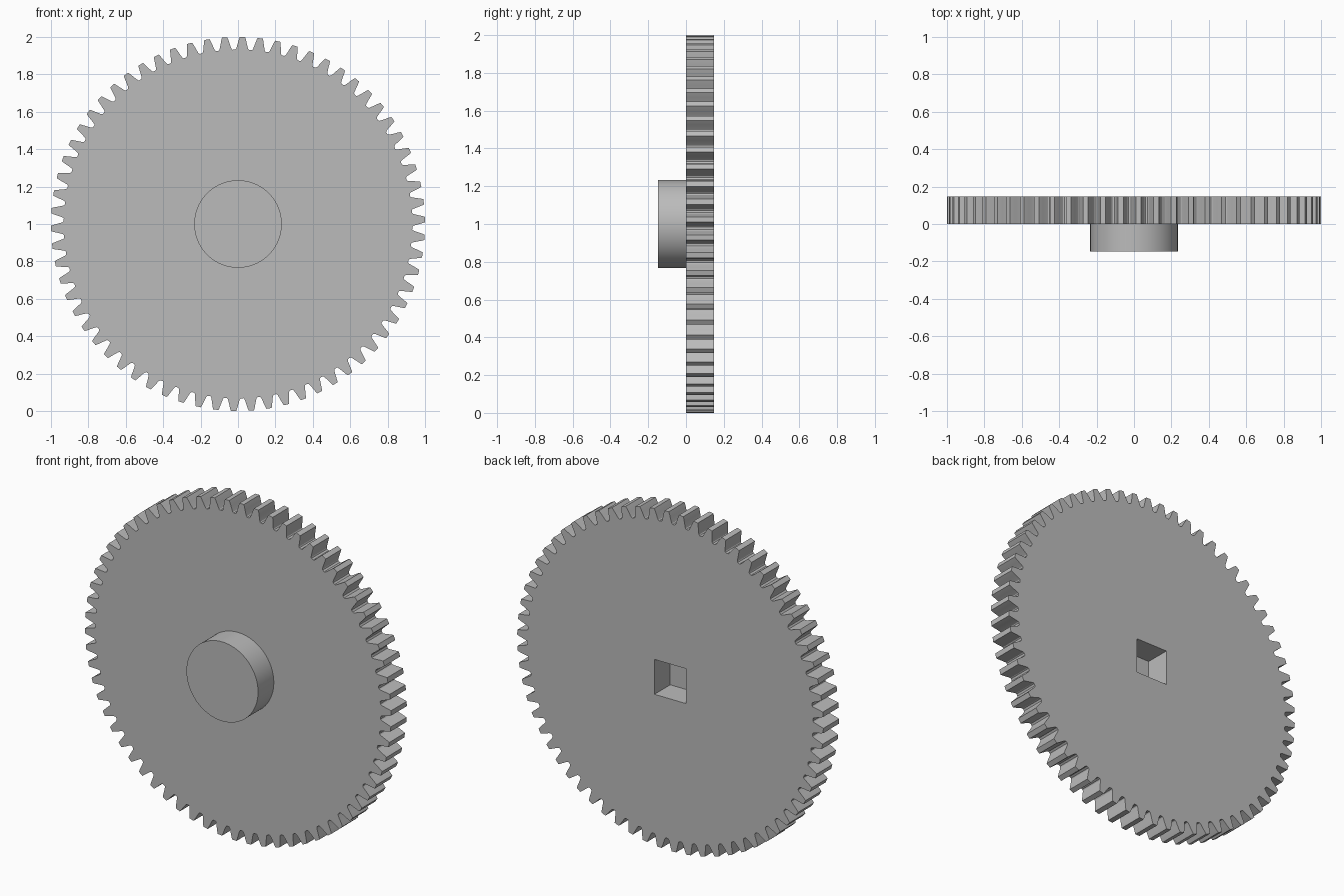
import bpy, bmesh, math

old = bpy.data.objects.get("Cube")
if old:
    bpy.data.objects.remove(old, do_unlink=True)

TEETH = 66
PITCH = 2 * math.pi / TEETH
THICK = 0.147
HUB_RADIUS = 0.234
HOLE = 0.103          # half side of the square shaft socket
CENTRE_Z = 1.0

grey = bpy.data.materials.new("plain grey")
grey.use_nodes = True
colour = (0.5, 0.5, 0.5, 1)
grey.diffuse_color = colour
grey.node_tree.nodes["Principled BSDF"].inputs["Base Color"].default_value = colour


def add_object(name, bm):
    bmesh.ops.recalc_face_normals(bm, faces=bm.faces[:])
    mesh = bpy.data.meshes.new(name)
    bm.to_mesh(mesh)
    bm.free()
    mesh.materials.append(grey)
    obj = bpy.data.objects.new(name, mesh)
    bpy.context.collection.objects.link(obj)
    bpy.ops.object.select_all(action='DESELECT')
    obj.select_set(True)
    bpy.context.view_layer.objects.active = obj
    bpy.ops.object.shade_smooth_by_angle(angle=math.radians(25))
    return obj


def gear_outline():
    # half tooth: (fraction of pitch from tooth centre, radius)
    half = [(0.15, 1.0), (0.205, 0.985), (0.25, 0.97),
            (0.33, 0.945), (0.37, 0.936), (0.43, 0.932)]
    tooth = [(-f, r) for f, r in reversed(half)] + half
    points = []
    for i in range(TEETH):
        for f, r in tooth:
            a = (i + 0.25 + f) * PITCH
            points.append((r * math.sin(a), CENTRE_Z + r * math.cos(a)))
    return points


def loop(bm, points, y):
    verts = [bm.verts.new((x, y, z)) for x, z in points]
    edges = [bm.edges.new((v, verts[i - 1])) for i, v in enumerate(verts)]
    return verts, edges


def wall(bm, a, b):
    for i in range(len(a)):
        bm.faces.new((a[i - 1], a[i], b[i], b[i - 1]))


# Toothed plate with a square socket through it
bm = bmesh.new()
square = [(sx * HOLE, CENTRE_Z + sz * HOLE)
          for sx, sz in ((-1, -1), (1, -1), (1, 1), (-1, 1))]
rims, sockets = [], []
for y, direction in ((0, -1), (THICK, 1)):
    rim, rim_edges = loop(bm, gear_outline(), y)
    socket, socket_edges = loop(bm, square, y)
    bmesh.ops.triangle_fill(bm, use_beauty=True, use_dissolve=False,
                            edges=rim_edges + socket_edges,
                            normal=(0, direction, 0))
    rims.append(rim)
    sockets.append(socket)
wall(bm, *rims)
wall(bm, *sockets)
add_object("gear_plate", bm)

# Solid round hub on the front, which also closes the socket
bm = bmesh.new()
circle = [(HUB_RADIUS * math.sin(i * math.tau / 96),
           CENTRE_Z + HUB_RADIUS * math.cos(i * math.tau / 96)) for i in range(96)]
front, _ = loop(bm, circle, -THICK)
back, _ = loop(bm, circle, 0)
wall(bm, front, back)
bm.faces.new(front)
bm.faces.new(back)
add_object("hub", bm)
